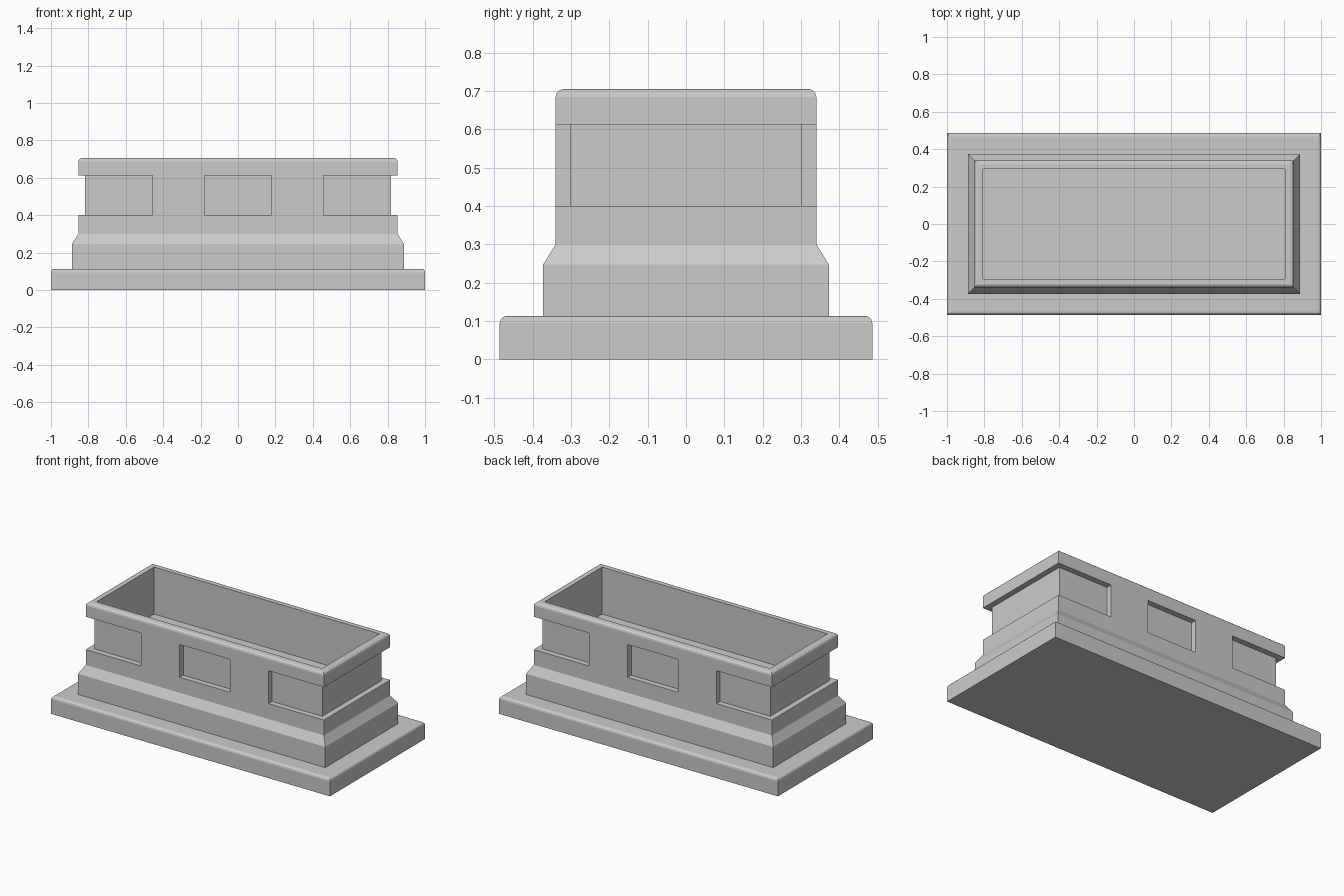
import bpy, bmesh
from math import sin, cos, radians

if "Cube" in bpy.data.objects:
    bpy.data.objects.remove(bpy.data.objects["Cube"])

DX = 0.514  # every ring is this much longer in x than in y


def finish(bm, name):
    bmesh.ops.recalc_face_normals(bm, faces=bm.faces)
    mesh = bpy.data.meshes.new(name)
    bm.to_mesh(mesh)
    bm.free()
    obj = bpy.data.objects.new(name, mesh)
    bpy.context.collection.objects.link(obj)
    return obj


def rect_loft(name, profile):
    """Closed solid through concentric rectangles given as (half depth, z)."""
    bm = bmesh.new()
    rings = [[bm.verts.new((sx * (h + DX), sy * h, z))
              for sx, sy in ((-1, -1), (1, -1), (1, 1), (-1, 1))] for h, z in profile]
    for a, b in zip(rings, rings[1:]):
        for i in range(4):
            j = (i + 1) % 4
            bm.faces.new((a[i], a[j], b[j], b[i]))
    bm.faces.new(rings[0])
    bm.faces.new(rings[-1])
    return finish(bm, name)


def rounded(h, z, r, steps=3):
    """Rounded upper edge ending flush with the outside h and top z."""
    return [(h - r + r * cos(radians(90 * i / steps)),
             z - r + r * sin(radians(90 * i / steps))) for i in range(steps + 1)]


def prism(name, plan, z0, z1):
    bm = bmesh.new()
    low = bm.faces.new([bm.verts.new((x, y, z0)) for x, y in plan])
    top = bmesh.ops.extrude_face_region(bm, geom=[low])["geom"]
    bmesh.ops.translate(bm, vec=(0, 0, z1 - z0),
                        verts=[v for v in top if isinstance(v, bmesh.types.BMVert)])
    return finish(bm, name)


# Base slab with rounded top edge
rect_loft("base_slab", [(0.486, 0.0)] + rounded(0.486, 0.113, 0.018))

# Stepped trough: outside wall, rounded rim, then down inside to the floor
body = rect_loft("trough_body",
                 [(0.373, 0.113), (0.373, 0.247), (0.34, 0.30)]
                 + rounded(0.34, 0.705, 0.02)
                 + [(0.294, 0.705), (0.294, 0.40)])

# Recesses: middle panels front and back, and wrap-around end panels
plans = []
for s in (-1, 1):
    plans.append([(-0.18, s * 0.303), (0.18, s * 0.303), (0.18, s * 0.5), (-0.18, s * 0.5)])
    plans.append([(s * x, y) for x, y in (
        (0.457, 0.303), (0.817, 0.303), (0.817, -0.303), (0.457, -0.303),
        (0.457, -0.5), (1.2, -0.5), (1.2, 0.5), (0.457, 0.5))])

bpy.context.view_layer.objects.active = body
for plan in plans:
    cutter = prism("recess_cutter", plan, 0.40, 0.613)
    cutter.hide_render = True
    mod = body.modifiers.new("recess", "BOOLEAN")
    mod.operation, mod.solver, mod.object = "DIFFERENCE", "EXACT", cutter
    bpy.ops.object.modifier_apply(modifier=mod.name)
    bpy.data.objects.remove(cutter, do_unlink=True)
